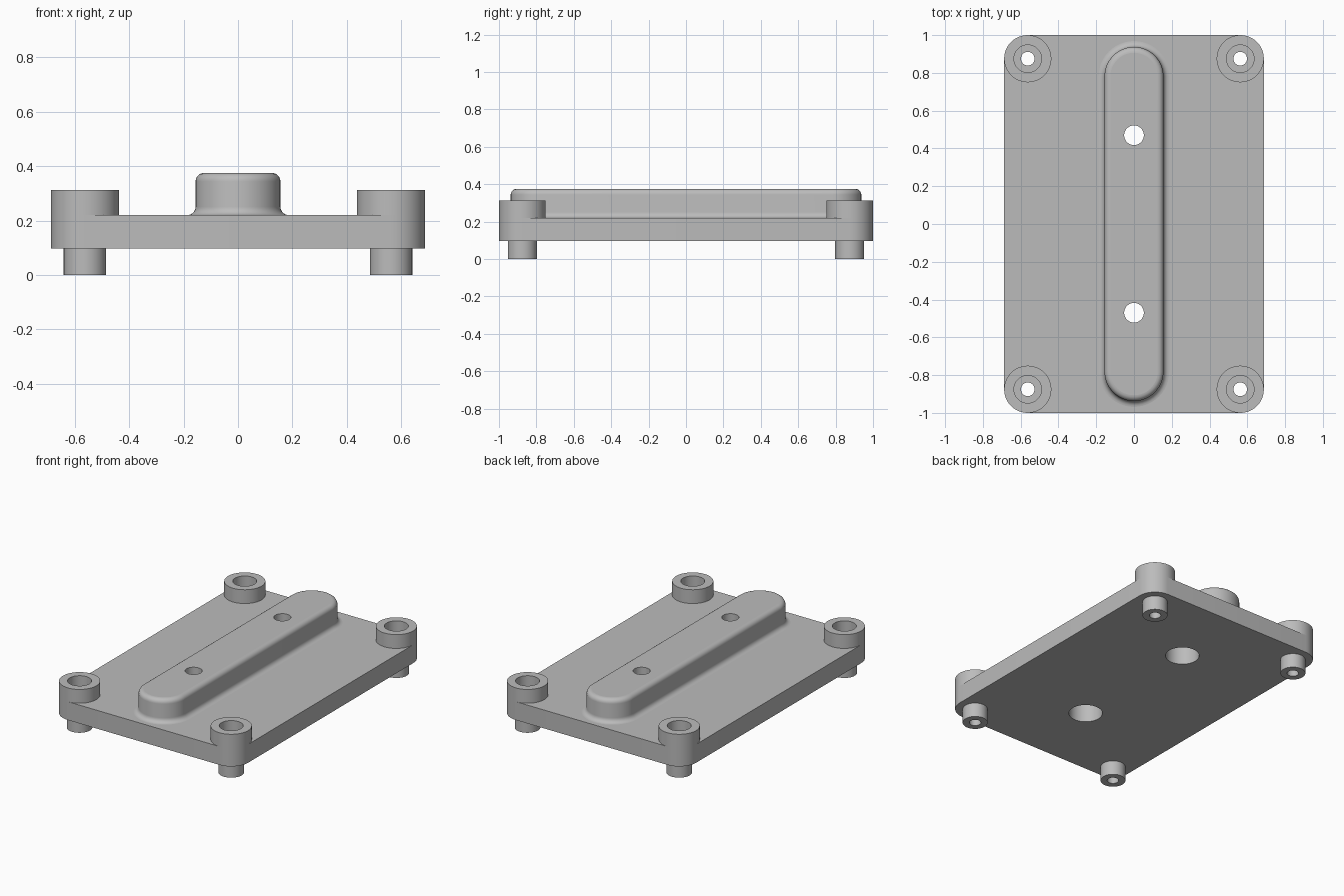
import bpy, bmesh, math

cube = bpy.data.objects.get("Cube")
if cube:
    bpy.data.objects.remove(cube, do_unlink=True)

grey = bpy.data.materials.new("plain_grey")
grey.use_nodes = True
colour = (0.5, 0.5, 0.5, 1)
grey.diffuse_color = colour
grey.node_tree.nodes["Principled BSDF"].inputs["Base Color"].default_value = colour

SEGS = 12  # steps per quarter turn


def outline(hx, hy, r):
    """Rounded rectangle; a circle when hx = hy = r."""
    pts = []
    for q, (sx, sy) in enumerate(((1, 1), (-1, 1), (-1, -1), (1, -1))):
        for i in range(SEGS + 1):
            a = (q + i / SEGS) * math.pi / 2
            pts.append((sx * (hx - r) + r * math.cos(a), sy * (hy - r) + r * math.sin(a)))
    return pts


def loft(name, rings, centre=(0, 0), closed=False):
    """Skin rings of (hx, hy, r, z); cap the ends or close into a tube."""
    bm = bmesh.new()
    loops = [[bm.verts.new((x + centre[0], y + centre[1], z)) for x, y in outline(hx, hy, r)]
             for hx, hy, r, z in rings]
    n = len(loops[0])
    for a, b in zip(loops, loops[1:] + (loops[:1] if closed else [])):
        for i in range(n):
            j = (i + 1) % n
            bm.faces.new((a[i], a[j], b[j], b[i]))
    if not closed:
        bm.faces.new(loops[0][::-1])
        bm.faces.new(loops[-1])
    bmesh.ops.remove_doubles(bm, verts=bm.verts, dist=1e-5)
    bmesh.ops.recalc_face_normals(bm, faces=bm.faces)
    mesh = bpy.data.meshes.new(name)
    bm.to_mesh(mesh)
    bm.free()
    mesh.materials.append(grey)
    ob = bpy.data.objects.new(name, mesh)
    bpy.context.collection.objects.link(ob)
    return ob


def select(ob):
    bpy.ops.object.select_all(action="DESELECT")
    ob.select_set(True)
    bpy.context.view_layer.objects.active = ob


def combine(ob, other, operation):
    select(ob)
    mod = ob.modifiers.new("combine", "BOOLEAN")
    mod.operation, mod.solver, mod.object = operation, "EXACT", other
    bpy.ops.object.modifier_apply(modifier=mod.name)
    bpy.data.objects.remove(other, do_unlink=True)


def cylinder(name, r, z0, z1, centre):
    return loft(name, [(r, r, r, z0), (r, r, r, z1)], centre)


def finish(ob):
    """Smooth the curved walls, keep level faces flat."""
    select(ob)
    bpy.ops.object.shade_smooth_by_angle(angle=math.radians(30))
    for p in ob.data.polygons:
        if abs(p.normal.z) > 0.999:
            p.use_smooth = False


BOTTOM, DECK = 0.097, 0.22
lugs = [(sx * 0.5625, sy * 0.875) for sx in (-1, 1) for sy in (-1, 1)]

# Base plate with rounded corners
plate = loft("base_plate", [(0.6875, 1, 0.125, z) for z in (BOTTOM, DECK)])

# Raised ridge: flared foot, straight wall, rounded top edge
FILLET, STEPS = 0.031, 6
arc = [i / STEPS * math.pi / 2 for i in range(STEPS + 1)]
profile = [(FILLET, DECK - 0.03)]
profile += [(FILLET * (1 - math.sin(a)), DECK + FILLET * (1 - math.cos(a))) for a in arc]
profile += [(FILLET * (math.cos(a) - 1), 0.375 + FILLET * (math.sin(a) - 1)) for a in arc]
ridge = loft("ridge", [(0.156 + d, 0.9375 + d, 0.156 + d, z) for d, z in profile])
combine(plate, ridge, "UNION")

# Screw holes through the ridge, wider from below
for y in (-0.47, 0.47):
    combine(plate, cylinder("hole_cutter", 0.052, 0, 0.5, (0, y)), "DIFFERENCE")
    combine(plate, cylinder("recess_cutter", 0.105, 0, 0.28, (0, y)), "DIFFERENCE")

# Corner lugs: boss above, foot below, stepped bore through both
section = [(0.125, DECK), (0.125, 0.3125), (0.073, 0.3125), (0.073, 0.17), (0.036, 0.17),
           (0.036, 0), (0.078, 0), (0.078, BOTTOM), (0.078, DECK)]
for x, y in lugs:
    combine(plate, cylinder("lug_cutter", 0.078, 0, 0.5, (x, y)), "DIFFERENCE")
    name = ("back" if y > 0 else "front") + ("_left" if x > 0 else "_right") + "_lug"
    finish(loft(name, [(r, r, r, z) for r, z in section], (x, y), closed=True))

finish(plate)
